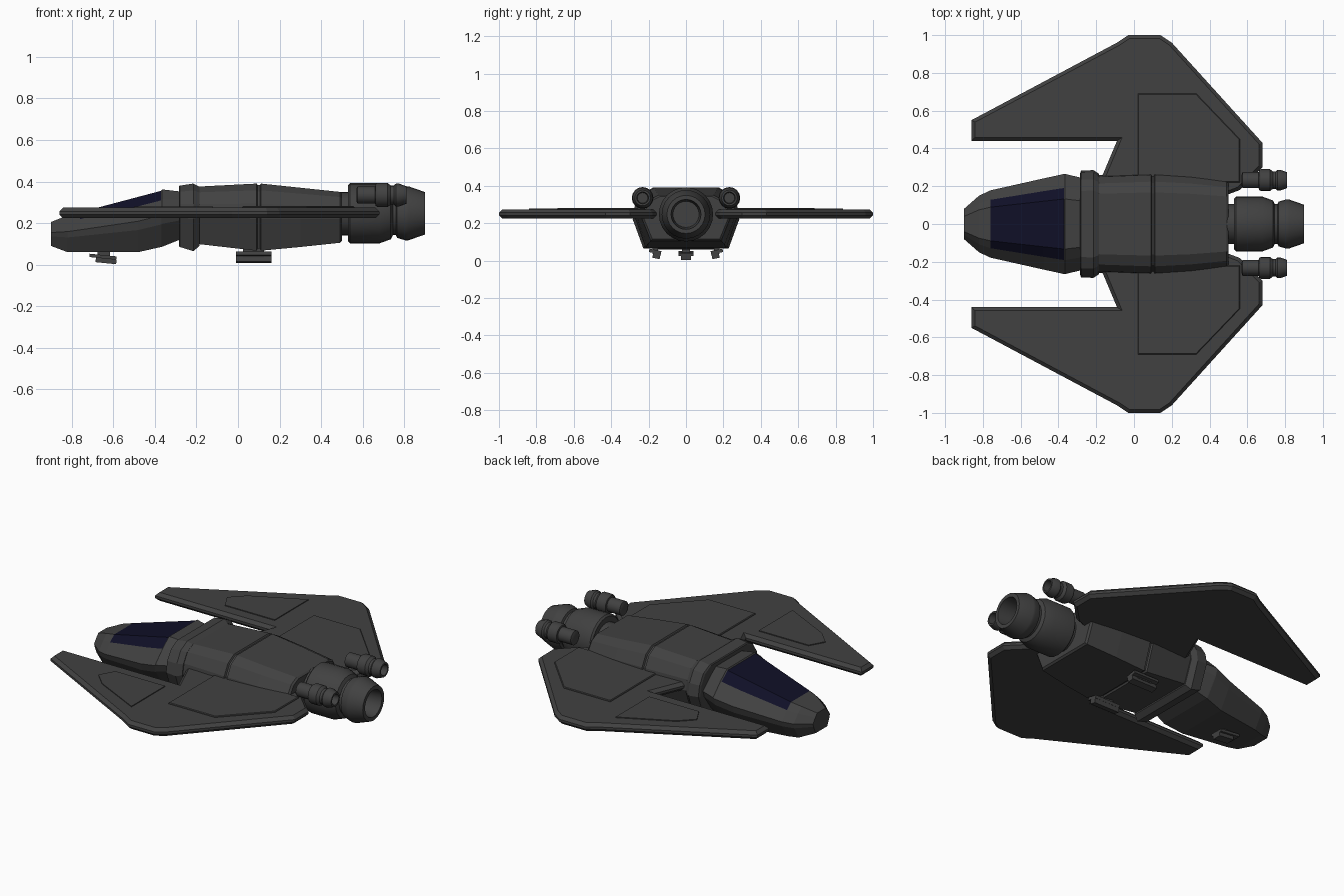
import bpy, bmesh, math
from mathutils import Matrix, Vector

if "Cube" in bpy.data.objects:
    bpy.data.objects.remove(bpy.data.objects["Cube"])


def material(name, rgb):
    m = bpy.data.materials.new(name)
    m.diffuse_color = (*rgb, 1)
    m.use_nodes = True
    m.node_tree.nodes["Principled BSDF"].inputs["Base Color"].default_value = m.diffuse_color
    return m


GREY = material("hull grey", (0.053, 0.053, 0.053))
GLASS = material("canopy navy", (0.005, 0.005, 0.02))


def finish(bm, name, smooth=False):
    bmesh.ops.recalc_face_normals(bm, faces=bm.faces[:])
    me = bpy.data.meshes.new(name)
    bm.to_mesh(me)
    bm.free()
    ob = bpy.data.objects.new(name, me)
    bpy.context.collection.objects.link(ob)
    me.materials.append(GREY)
    if smooth:
        bpy.ops.object.select_all(action='DESELECT')
        ob.select_set(True)
        bpy.context.view_layer.objects.active = ob
        bpy.ops.object.shade_smooth_by_angle(angle=math.radians(30))
    return ob


def skin(bm, rings, caps=True):
    vs = [[bm.verts.new(p) for p in r] for r in rings]
    n = len(vs[0])
    for a, b in zip(vs, vs[1:]):
        for i in range(n):
            bm.faces.new((a[i], a[(i + 1) % n], b[(i + 1) % n], b[i]))
    if caps:
        bm.faces.new(vs[0])
        bm.faces.new(vs[-1])


def loft(name, half, stations):
    """half: (y, z) fractions of a half section; stations: x, half width, z bottom, z top"""
    sec = half + [(-y, z) for y, z in reversed(half)]
    bm = bmesh.new()
    skin(bm, [[(x, y * w, b + z * (t - b)) for y, z in sec] for x, w, b, t in stations])
    return finish(bm, name)


def lathe(name, profile, y, z, segs=24):
    """profile: (x, radius) turned round the x axis"""
    bm = bmesh.new()
    skin(bm, [[(x, y + r * math.cos(2 * math.pi * i / segs), z + r * math.sin(2 * math.pi * i / segs))
               for i in range(segs)] for x, r in profile])
    return finish(bm, name, True)


def plate(name, outline, z0, z1, bevel, side):
    bm = bmesh.new()
    f = bm.faces.new([bm.verts.new((x, y * side, z0)) for x, y in outline])
    ext = bmesh.ops.extrude_face_region(bm, geom=[f])['geom']
    bmesh.ops.translate(bm, vec=(0, 0, z1 - z0), verts=[v for v in ext if isinstance(v, bmesh.types.BMVert)])
    bmesh.ops.recalc_face_normals(bm, faces=bm.faces[:])
    if bevel:
        flat = [e for e in bm.edges if abs(e.verts[0].co.z - e.verts[1].co.z) < 1e-5]
        bmesh.ops.bevel(bm, geom=flat, offset=bevel, segments=1, affect='EDGES')
    return finish(bm, name)


def box(name, c, size, rot=(0, 0, 0)):
    bm = bmesh.new()
    bmesh.ops.create_cube(bm, size=1)
    m = Matrix.Translation(c) @ Matrix.Rotation(rot[1], 4, 'Y') @ Matrix.Rotation(rot[0], 4, 'X')
    bm.transform(m @ Matrix.Diagonal((*size, 1)))
    return finish(bm, name)


# Main fuselage with a thin seam in the middle
HULL = [(.62, 1), (.83, .9), (.96, .7), (1, .48), (.8, 0)]
loft("fuselage", HULL, [
    (-.20, .258, .10, .375), (.09, .27, .067, .39), (.095, .26, .077, .382), (.105, .26, .077, .382),
    (.11, .27, .067, .39), (.30, .258, .085, .37), (.49, .235, .105, .35), (.50, .225, .115, .342)])

# Raised collar behind the cockpit
loft("collar", HULL, [(-.285, .27, .09, .375), (-.28, .283, .085, .38), (-.215, .285, .065, .39),
                      (-.185, .265, .09, .375)])

# Cockpit nose: the canopy is the upper strip of faces
nose = loft("cockpit", [(.50, 1), (.72, .83), (1, .56), (.95, .4), (.68, 0)], [
    (-.90, .08, .09, .205), (-.82, .15, .06, .237), (-.76, .178, .06, .252), (-.48, .241, .06, .326),
    (-.37, .265, .085, .355), (-.365, .265, .086, .362), (-.28, .245, .12, .352)])
nose.data.materials.append(GLASS)
for p in nose.data.polygons:
    c = p.center
    if -.76 < c.x < -.37 and p.normal.z > .3 and abs(c.y) < .17:
        p.material_index = 1

# Main engine
lathe("engine_neck", [(.48, .105), (.54, .105)], 0, .245)
lathe("main_engine", [(.53, .135), (.54, .145), (.68, .145), (.735, .125), (.745, .105), (.76, .105),
                      (.765, .118), (.805, .13), (.82, .13), (.90, .102), (.90, .08), (.80, .07)], 0, .247)

WING = [(-.86, .44), (-.86, .55), (-.09, .96), (-.03, 1), (.14, 1), (.20, .96), (.68, .43),
        (.68, .30), (.56, .18), (.40, .12), (-.10, .12), (-.17, .25), (-.09, .44)]
BIG_PANEL = [(.02, .22), (.02, .69), (.33, .69), (.56, .45), (.56, .22)]
SMALL_PANEL = [(-.12, .52), (-.45, .52), (-.50, .61), (-.42, .69), (-.12, .84)]

for side, tag in ((1, "left"), (-1, "right")):
    # Wings with raised panels
    plate("wing_" + tag, WING, .224, .274, .018, side)
    plate("wing_panel_" + tag, BIG_PANEL, .265, .281, .004, side)
    plate("front_panel_" + tag, SMALL_PANEL, .265, .279, 0, side)
    # Small engines on the wing roots
    lathe("small_engine_" + tag, [(.57, .03), (.575, .042), (.66, .042), (.662, .052), (.672, .058),
                                  (.72, .058), (.735, .046), (.75, .046), (.76, .055), (.775, .055),
                                  (.81, .042), (.81, .032), (.77, .028)], side * .232, .335, 16)
    # Rear skids
    box("rear_leg_" + tag, (.075, side * .165, .06), (.10, .03, .05))
    box("rear_foot_" + tag, (.075, side * .165, .048), (.17, .065, .018), (side * .2, 0))
    box("rear_skid_" + tag, (.075, side * .158, .025), (.17, .04, .028), (side * .2, 0))

# Nose skid
box("nose_leg", (-.645, 0, .05), (.06, .045, .045))
box("nose_foot", (-.65, 0, .038), (.13, .08, .016), (0, .1))
box("nose_skid", (-.635, 0, .018), (.10, .055, .022), (0, .1))
